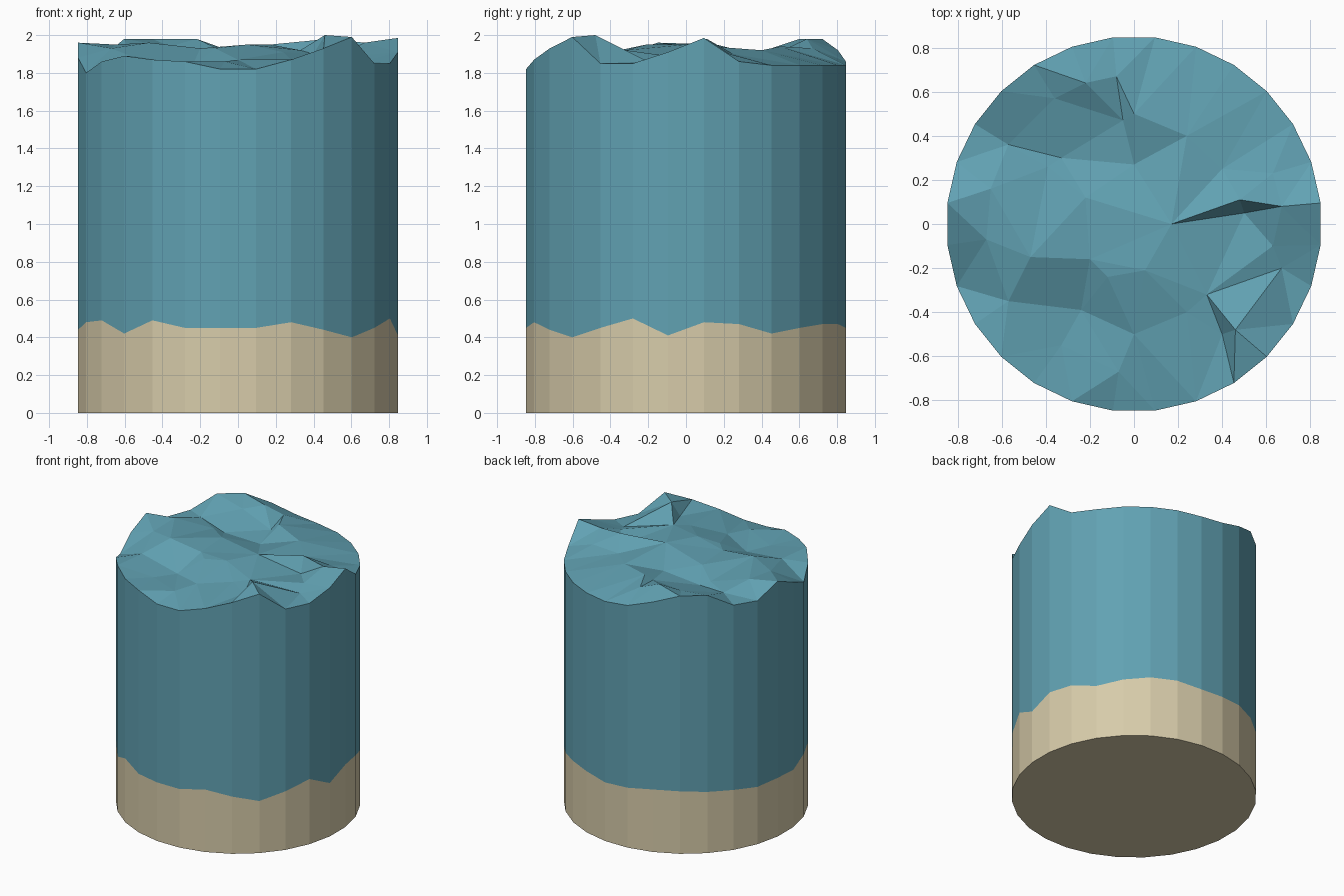
import bpy, bmesh, random
from math import cos, sin, radians, pi
from mathutils import Vector
from mathutils.geometry import delaunay_2d_cdt

if "Cube" in bpy.data.objects:
    bpy.data.objects.remove(bpy.data.objects["Cube"])

random.seed(4)
N, R = 28, 0.852

# rim heights, counter-clockwise from the front
WAVE_RIM = [1.82, 1.87, 1.93, 1.99, 1.85, 1.85, 1.91, 1.985, 1.86, 1.84, 1.84, 1.84, 1.84, 1.84,
            1.86, 1.92, 1.98, 1.98, 1.88, 1.87, 1.96, 1.88, 1.80, 1.86, 1.89, 1.87, 1.86, 1.82]
SAND_RIM = [.45, .48, .44, .40, .45, .50, .41, .48, .47, .42, .45, .47, .47, .45,
            .46, .48, .48, .47, .46, .44, .45, .44, .48, .49, .42, .49, .45, .45]

# crests and troughs of the water surface
WAVES = [(.17, 0, 1.95), (.05, -.21, 1.95), (-.2, -.16, 1.93), (-.12, -.24, 1.93), (-.24, -.39, 1.84),
         (0, .27, 1.88), (0, .5, 1.94), (.24, .4, 1.92), (.4, .25, 1.90), (.63, .23, 1.90),
         (.48, .11, 1.98), (.5, .05, 1.87), (.67, .08, 1.96), (-.05, .47, 1.90), (-.33, .3, 1.87),
         (-.39, .26, 1.90), (-.36, .57, 1.94), (-.57, .36, 1.90), (-.22, .64, 1.98), (-.08, .67, 1.93),
         (-.65, .16, 1.95), (-.47, -.15, 1.96), (-.57, -.35, 1.89), (-.33, -.55, 1.85), (-.07, -.67, 1.86),
         (.33, -.32, 1.92), (.4, -.5, 1.90), (.46, -.48, 2.0), (.24, -.4, 1.91), (0, -.5, 1.87),
         (.63, -.1, 1.89), (.67, -.2, 1.86), (-.22, .12, 1.93), (-.67, -.07, 1.93)]


def ring(heights):
    out = []
    for k, z in enumerate(heights):
        a = radians(-90) + (k + 0.5) * 2 * pi / N
        out.append((R * cos(a), R * sin(a), z))
    return out


def layer(name, low, high, inner, color, bottom):
    """Faceted drum between two rims, closed by a rough triangulated surface."""
    bm = bmesh.new()
    lo = [bm.verts.new(p) for p in ring(low)]
    pts = ring(high) + inner
    up = [bm.verts.new(p) for p in pts]
    for i in range(N):
        j = (i + 1) % N
        bm.faces.new((lo[i], lo[j], up[j], up[i]))
    if bottom:
        bm.faces.new(lo[::-1])
    _, _, tris, orig, _, _ = delaunay_2d_cdt([Vector(p[:2]) for p in pts], [], [list(range(N))], 1, 1e-6)
    for t in tris:
        bm.faces.new([up[orig[i][0]] for i in t])
    if bottom:
        bmesh.ops.recalc_face_normals(bm, faces=bm.faces)
    me = bpy.data.meshes.new(name)
    bm.to_mesh(me)
    bm.free()
    mat = bpy.data.materials.new(name + "_colour")
    mat.diffuse_color = color
    mat.use_nodes = True
    mat.node_tree.nodes["Principled BSDF"].inputs["Base Color"].default_value = mat.diffuse_color
    me.materials.append(mat)
    ob = bpy.data.objects.new(name, me)
    bpy.context.collection.objects.link(ob)


# sand bed with a gently uneven top hidden under the water
bed = [(x, y, random.uniform(.41, .5)) for x, y, _ in WAVES]
layer("sand_bed", [0] * N, SAND_RIM, bed, (.68, .60, .40, 1), True)

# water column with a choppy surface
layer("water", SAND_RIM, WAVE_RIM, WAVES, (.12, .36, .45, 1), False)
